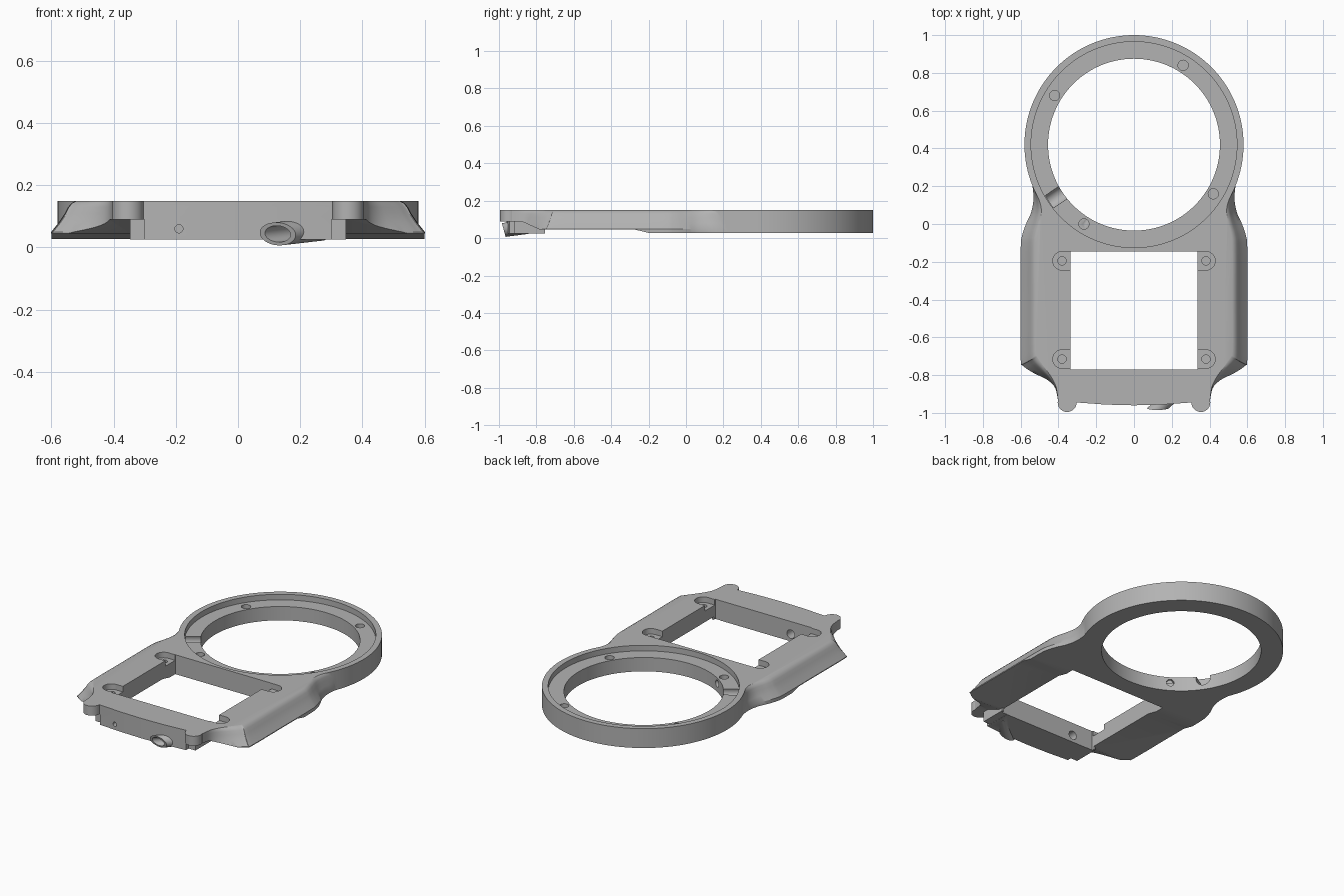
import bpy, bmesh, math
from mathutils import Vector

cube = bpy.data.objects.get("Cube")
if cube:
    bpy.data.objects.remove(cube)

grey = bpy.data.materials.new("matte_grey")
grey.use_nodes = True
colour = (0.45, 0.45, 0.45, 1)
grey.diffuse_color = colour
grey.node_tree.nodes["Principled BSDF"].inputs["Base Color"].default_value = colour

RING = Vector((0, 0.42, 0))
TOP, BASE, SHELF = 0.15, 0.028, 0.115


def make(name, layers):
    """Closed solid from stacked loops of equal length."""
    bm = bmesh.new()
    rows = [[bm.verts.new(p) for p in loop] for loop in layers]
    n = len(rows[0])
    for a, b in zip(rows, rows[1:]):
        for i in range(n):
            j = (i + 1) % n
            bm.faces.new((a[i], a[j], b[j], b[i]))
    bm.faces.new(rows[0][::-1])
    bm.faces.new(rows[-1])
    bmesh.ops.recalc_face_normals(bm, faces=bm.faces)
    mesh = bpy.data.meshes.new(name)
    bm.to_mesh(mesh)
    bm.free()
    mesh.materials.append(grey)
    ob = bpy.data.objects.new(name, mesh)
    bpy.context.collection.objects.link(ob)
    return ob


def rod(name, start, end, radius, sides=32):
    """Cylinder between two points."""
    start, end = Vector(start), Vector(end)
    turn = (end - start).to_track_quat('Z', 'Y')
    circle = [turn @ Vector((radius * math.cos(a), radius * math.sin(a), 0))
              for a in (math.tau * i / sides for i in range(sides))]
    return make(name, [[p + c for c in circle] for p in (start, end)])


def post(name, x, y, z0, z1, radius, sides=32):
    return rod(name, (x, y, z0), (x, y, z1), radius, sides)


def prism(name, outline, z0, z1):
    return make(name, [[(x, y, z) for x, y in outline] for z in (z0, z1)])


def box(name, x0, x1, y0, y1, z0, z1):
    return prism(name, [(x0, y0), (x1, y0), (x1, y1), (x0, y1)], z0, z1)


def combine(target, tool, operation):
    mod = target.modifiers.new(tool.name, 'BOOLEAN')
    mod.object, mod.operation, mod.solver = tool, operation, 'EXACT'
    bpy.ops.object.select_all(action='DESELECT')
    bpy.context.view_layer.objects.active = target
    target.select_set(True)
    bpy.ops.object.modifier_apply(modifier=mod.name)
    bpy.data.objects.remove(tool)


def smooth_path(points, steps=4):
    """Catmull-Rom curve through the points."""
    pts = [Vector(p) for p in points]
    pts = [pts[0]] + pts + [pts[-1]]
    out = []
    for a, b, c, d in zip(pts, pts[1:], pts[2:], pts[3:]):
        for k in range(steps):
            t = k / steps
            out.append(b + 0.5 * t * (c - a + t * (2*a - 5*b + 4*c - d
                                                   + t * (3*b - a - 3*c + d))))
    return out + [pts[-1]]


# Housing: wide lower outline blended into a narrower top outline
lower = smooth_path([(.537, .2), (.532, .13), (.545, .06), (.572, 0), (.592, -.06),
                     (.6, -.13), (.6, -.4), (.6, -.71), (.588, -.75), (.53, -.79),
                     (.46, -.83), (.42, -.87), (.403, -.93)])
upper = smooth_path([(.533, .2), (.503, .13), (.49, .07), (.5, 0), (.515, -.06),
                     (.52, -.13), (.52, -.4), (.52, -.67), (.51, -.71), (.47, -.765),
                     (.435, -.815), (.412, -.865), (.403, -.93)])
front = [Vector(p) for p in [(.35, -.94), (.3, -.945), (.15, -.956)]]


def closed(half):
    half = half + front
    return half + [Vector((0, -.96))] + [Vector((-p.x, p.y)) for p in reversed(half)]


profile = [(0, BASE), (0, .05), (.3, .08), (.55, .11), (.68, .13), (.82, .143), (1, TOP)]
body = make("housing", [[(*a.lerp(b, s), z) for a, b in zip(closed(lower), closed(upper))]
                        for s, z in profile])

# Stepped underside, rising at the front corners
under = [(-1.2, -.1), (-1.2, .09), (-.88, .09), (-.78, .045), (-.27, .045),
         (-.2, BASE), (-.2, -.1)]
combine(body, make("underside_cut", [[(x, y, z) for y, z in under] for x in (-1, 1)]),
        'DIFFERENCE')

# Front wall, ears, ring and spout
arc = [(-.3, -.945), (-.15, -.956), (0, -.96), (.15, -.956), (.3, -.945)]
combine(body, prism("front_wall", arc + [(.3, -.75), (-.3, -.75)], .025, .14), 'UNION')
combine(body, box("wall_ends", -.348, .348, -.92, -.755, .026, .1), 'UNION')
for side in (-1, 1):
    combine(body, post("ear", side * .354, -.945, .09, TOP, .05), 'UNION')
combine(body, post("ring", 0, RING.y, BASE, TOP, .58, 128), 'UNION')

tip, heel = Vector((.07, -1.025, .037)), Vector((.27, -.85, .06))
spout = rod("spout", tip, heel, .038)
face = [(-1.2, -.1), (-.935, -.1), (-.99, .1), (-1.2, .1)]
combine(spout, make("spout_cut", [[(x, y, z) for y, z in face] for x in (-.2, .4)]),
        'DIFFERENCE')
combine(body, spout, 'UNION')
combine(body, rod("spout_bore", tip, tip.lerp(heel, .75), .027), 'DIFFERENCE')

# Round opening with a recessed shelf, and the square window
combine(body, post("opening", 0, RING.y, -.1, .3, .455, 128), 'DIFFERENCE')
combine(body, post("shelf", 0, RING.y, SHELF, .3, .545, 128), 'DIFFERENCE')
combine(body, box("window", -.335, .335, -.77, -.145, -.1, .3), 'DIFFERENCE')

# Screw holes in the shelf
for x, y in [(.26, .84), (-.42, .68), (.42, .16), (-.265, 0)]:
    combine(body, post("shelf_hole", x, y, .06, .2, .027), 'DIFFERENCE')

# Recessed screw pads at the window corners
for side in (-1, 1):
    for y in (-.195, -.715):
        x = side * .381
        xs = sorted((x, side * .3))
        combine(body, post("pad", x, y, SHELF, .2, .049), 'DIFFERENCE')
        combine(body, box("pad_slot", *xs, y - .049, y + .049, SHELF, .2), 'DIFFERENCE')
        combine(body, post("pad_hole", x, y, .065, .2, .022), 'DIFFERENCE')


# Cable channel and port through the ring, and the front wall passage
def around(angle, radius, z):
    a = math.radians(angle)
    return RING + Vector((radius * math.cos(a), radius * math.sin(a), z))


combine(body, rod("channel", around(214, .4, .1), around(214, .54, .1), .042), 'DIFFERENCE')
combine(body, rod("port", around(238, .4, .08), around(238, .5, .08), .022), 'DIFFERENCE')
combine(body, rod("passage", (-.19, -1.1, .06), (-.19, -.7, .06), .013), 'DIFFERENCE')
combine(body, rod("passage_mouth", (-.19, -.85, .07), (-.19, -.7, .07), .027), 'DIFFERENCE')

bpy.ops.object.select_all(action='DESELECT')
bpy.context.view_layer.objects.active = body
body.select_set(True)
bpy.ops.object.shade_smooth_by_angle(angle=math.radians(30))
